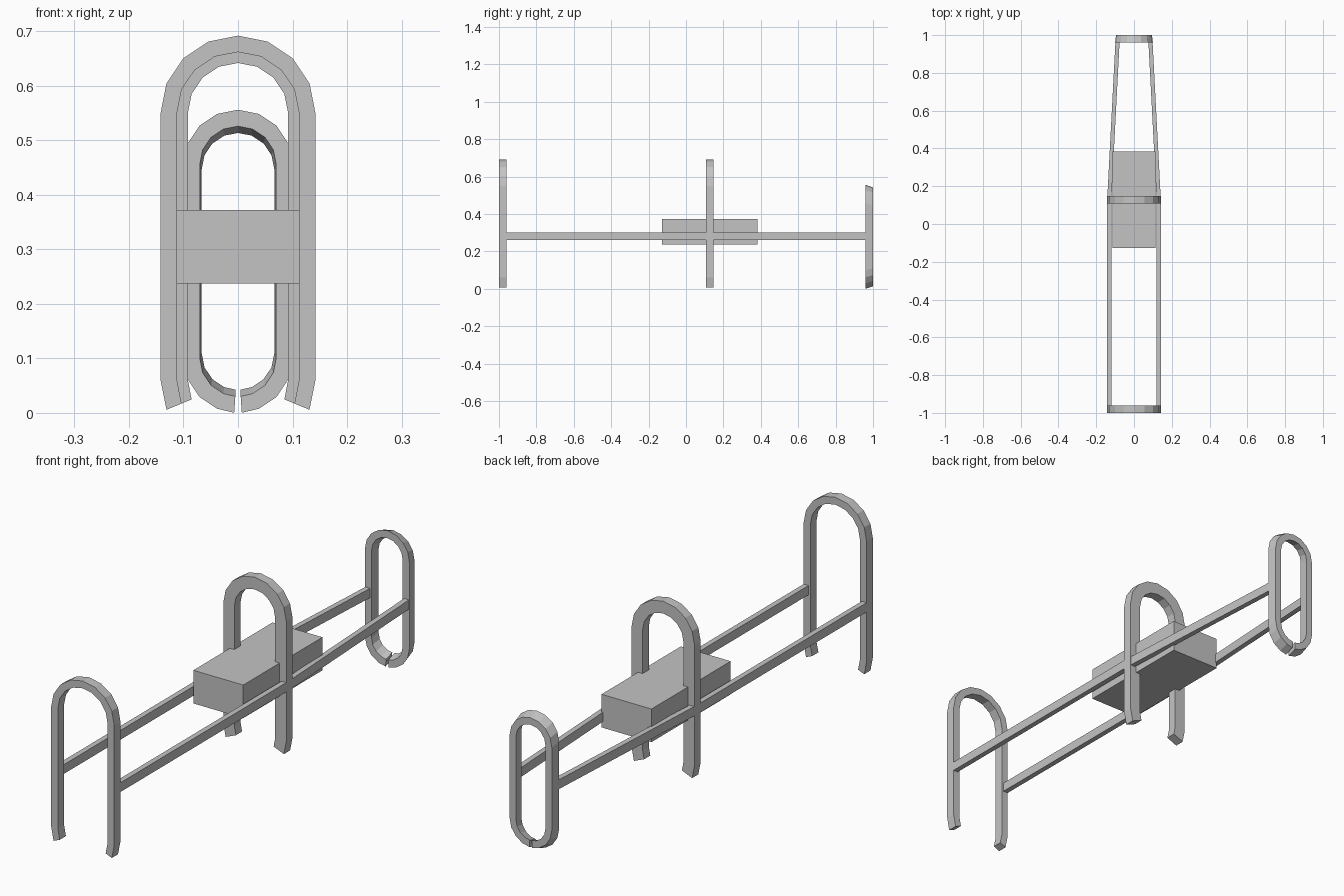
import bpy, bmesh
from math import sin, cos, radians

cube = bpy.data.objects.get("Cube")
if cube:
    bpy.data.objects.remove(cube, do_unlink=True)

grey = bpy.data.materials.new("plain grey")
grey.use_nodes = True
grey.diffuse_color = (0.55, 0.55, 0.55, 1)
grey.node_tree.nodes["Principled BSDF"].inputs["Base Color"].default_value = (0.55, 0.55, 0.55, 1)


def sweep(name, sections, closed_loop=False):
    """Skin a row of four-cornered cross-sections and cap both ends."""
    bm = bmesh.new()
    rings = [[bm.verts.new(p) for p in s] for s in sections]
    for a, b in zip(rings, rings[1:]):
        for i in range(4):
            j = (i + 1) % 4
            bm.faces.new((a[i], a[j], b[j], b[i]))
    bm.faces.new(rings[0])
    bm.faces.new(rings[-1])
    bmesh.ops.recalc_face_normals(bm, faces=bm.faces)
    mesh = bpy.data.meshes.new(name)
    bm.to_mesh(mesh)
    bm.free()
    mesh.materials.append(grey)
    obj = bpy.data.objects.new(name, mesh)
    bpy.context.collection.objects.link(obj)
    return obj


def hoop(name, y, outer, inner, z_low, z_high, end_angles, taper=1.0):
    """Rounded hoop, open at the bottom; taper shrinks its rear face."""
    half, mid = 0.02, (z_low + z_high) / 2
    right_side = [-a for a in reversed(end_angles)] + [0]
    path = [(a, z_low) for a in right_side]
    path += [(22.5 * i, z_high) for i in range(9)]
    path += [(180 - a, z_low) for a in reversed(right_side)]

    def point(angle, centre, r, side):
        k = taper if side > 0 else 1.0
        x = r * cos(radians(angle))
        z = centre + r * sin(radians(angle))
        return (x * k, y + side * half, mid + (z - mid) * k)

    sections = []
    for angle, centre in path:
        sections.append([point(angle, centre, r, s) for r, s in
                         ((outer, -1), (outer, 1), (inner, 1), (inner, -1))])
    return sweep(name, sections)


# Hoops
hoop("front_hoop", -0.98, 0.142, 0.112, 0.06, 0.55, [22.5])
hoop("middle_hoop", 0.128, 0.142, 0.092, 0.06, 0.55, [22.5])
hoop("rear_hoop", 0.98, 0.1, 0.07, 0.1, 0.456, [22.5, 45, 67.5, 86], 0.95)

# Side rails, straight to the middle hoop and then narrowing to the rear
for side, label in ((1, "left"), (-1, "right")):
    sections = []
    for y, x in ((-0.97, 0.142), (0.128, 0.142), (0.97, 0.098)):
        sections.append([(side * x, y, 0.262), (side * x, y, 0.3),
                         (side * (x - 0.022), y, 0.3), (side * (x - 0.022), y, 0.262)])
    sweep(label + "_rail", sections)

# Central box
w = 0.1125
sweep("centre_box", [[(-w, y, 0.237), (w, y, 0.237), (w, y, 0.372), (-w, y, 0.372)]
                     for y in (-0.127, 0.383)])
